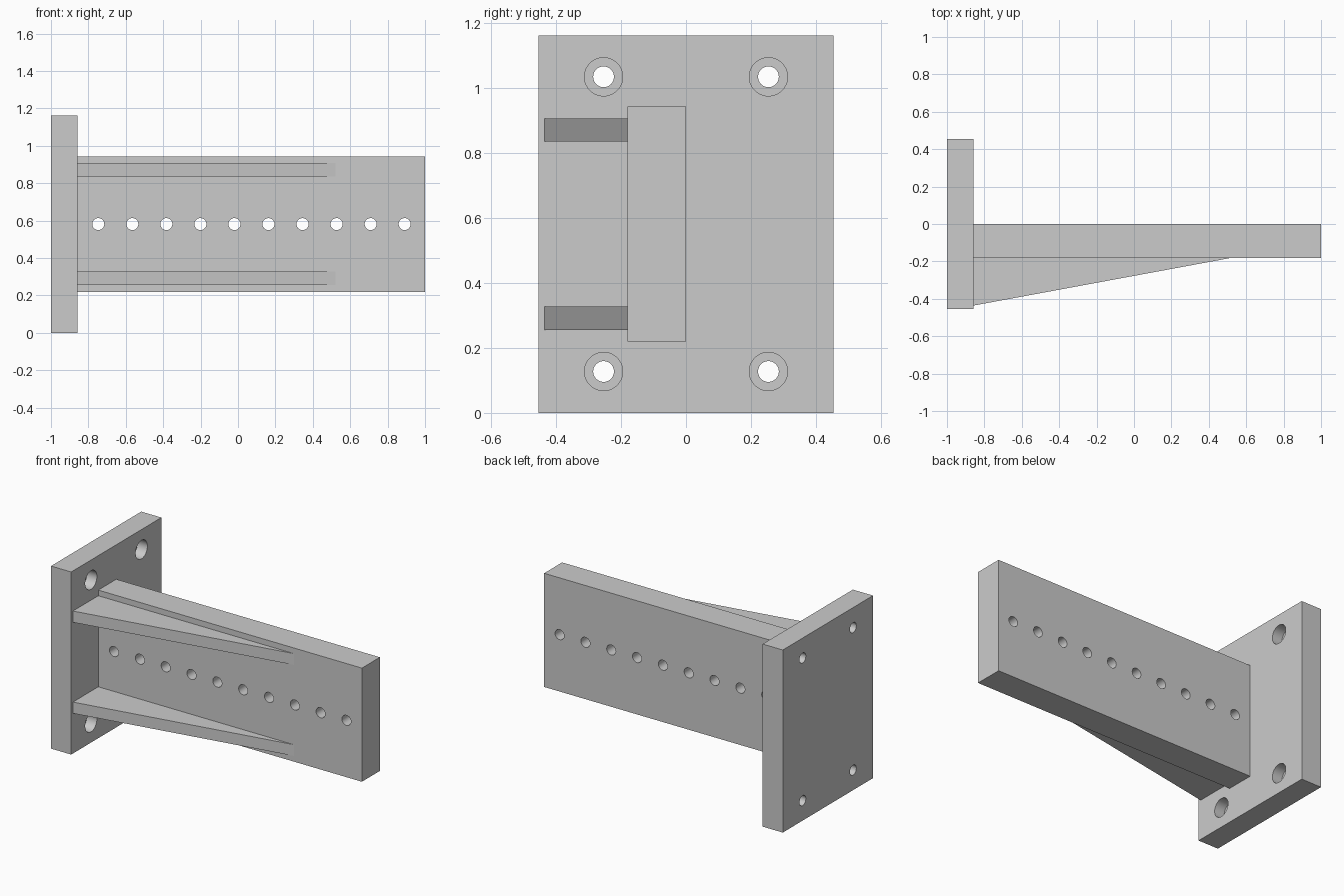
import bpy, bmesh, math
from mathutils import Matrix

cube = bpy.data.objects.get("Cube")
if cube:
    bpy.data.objects.remove(cube, do_unlink=True)

grey = bpy.data.materials.new("light_grey")
grey.use_nodes = True
color = (0.6, 0.6, 0.6, 1)
grey.diffuse_color = color
grey.node_tree.nodes["Principled BSDF"].inputs["Base Color"].default_value = color


def make_object(name, bm):
    bmesh.ops.recalc_face_normals(bm, faces=bm.faces[:])
    mesh = bpy.data.meshes.new(name)
    bm.to_mesh(mesh)
    bm.free()
    mesh.materials.append(grey)
    obj = bpy.data.objects.new(name, mesh)
    bpy.context.collection.objects.link(obj)
    return obj


def prism(name, outline, z0, z1):
    """Extrude a plan outline between two heights."""
    bm = bmesh.new()
    face = bm.faces.new([bm.verts.new((x, y, z0)) for x, y in outline])
    new = bmesh.ops.extrude_face_region(bm, geom=[face])["geom"]
    top = [v for v in new if isinstance(v, bmesh.types.BMVert)]
    bmesh.ops.translate(bm, verts=top, vec=(0, 0, z1 - z0))
    return make_object(name, bm)


def box(name, x0, x1, y0, y1, z0, z1):
    return prism(name, [(x0, y0), (x1, y0), (x1, y1), (x0, y1)], z0, z1)


def drill(target, centres, radius, depth, axis):
    """Cut round holes centred on the given points along one axis."""
    bm = bmesh.new()
    turn = Matrix.Rotation(math.pi / 2, 4, "Y" if axis == "X" else "X")
    for centre in centres:
        bmesh.ops.create_cone(bm, cap_ends=True, segments=40, radius1=radius,
                              radius2=radius, depth=depth,
                              matrix=Matrix.Translation(centre) @ turn)
    cutter = make_object("hole_cutter", bm)
    cutter.hide_render = True
    mod = target.modifiers.new("holes", "BOOLEAN")
    mod.operation = "DIFFERENCE"
    mod.solver = "EXACT"
    mod.object = cutter
    bpy.context.view_layer.objects.active = target
    bpy.ops.object.modifier_apply(modifier=mod.name)
    bpy.data.objects.remove(cutter, do_unlink=True)


def smooth(obj):
    bpy.ops.object.select_all(action="DESELECT")
    obj.select_set(True)
    bpy.context.view_layer.objects.active = obj
    bpy.ops.object.shade_smooth_by_angle(angle=math.radians(30))


HEIGHT, FACE = 1.163, -0.858
MID = HEIGHT / 2

# Mounting plate with four counterbored bolt holes
plate = box("mounting_plate", -1, FACE, -0.454, 0.454, 0, HEIGHT)
bolts = [(y, MID + dz) for y in (-0.254, 0.254) for dz in (-0.454, 0.454)]
drill(plate, [(FACE, y, z) for y, z in bolts], 0.059, 0.14, "X")
drill(plate, [(-0.93, y, z) for y, z in bolts], 0.032, 0.4, "X")
smooth(plate)

# Arm with a row of ten through holes
arm = box("arm", FACE, 1, -0.181, 0, MID - 0.362, MID + 0.362)
drill(arm, [(-0.747 + 0.182 * i, -0.09, MID) for i in range(10)],
      0.032, 0.4, "Y")
smooth(arm)

# Tapered ribs bracing the arm against the plate
for name, side in (("lower_rib", -1), ("upper_rib", 1)):
    z = MID + side * 0.29
    prism(name, [(FACE, -0.436), (0.52, -0.181), (FACE, -0.181)],
          z - 0.036, z + 0.036)
